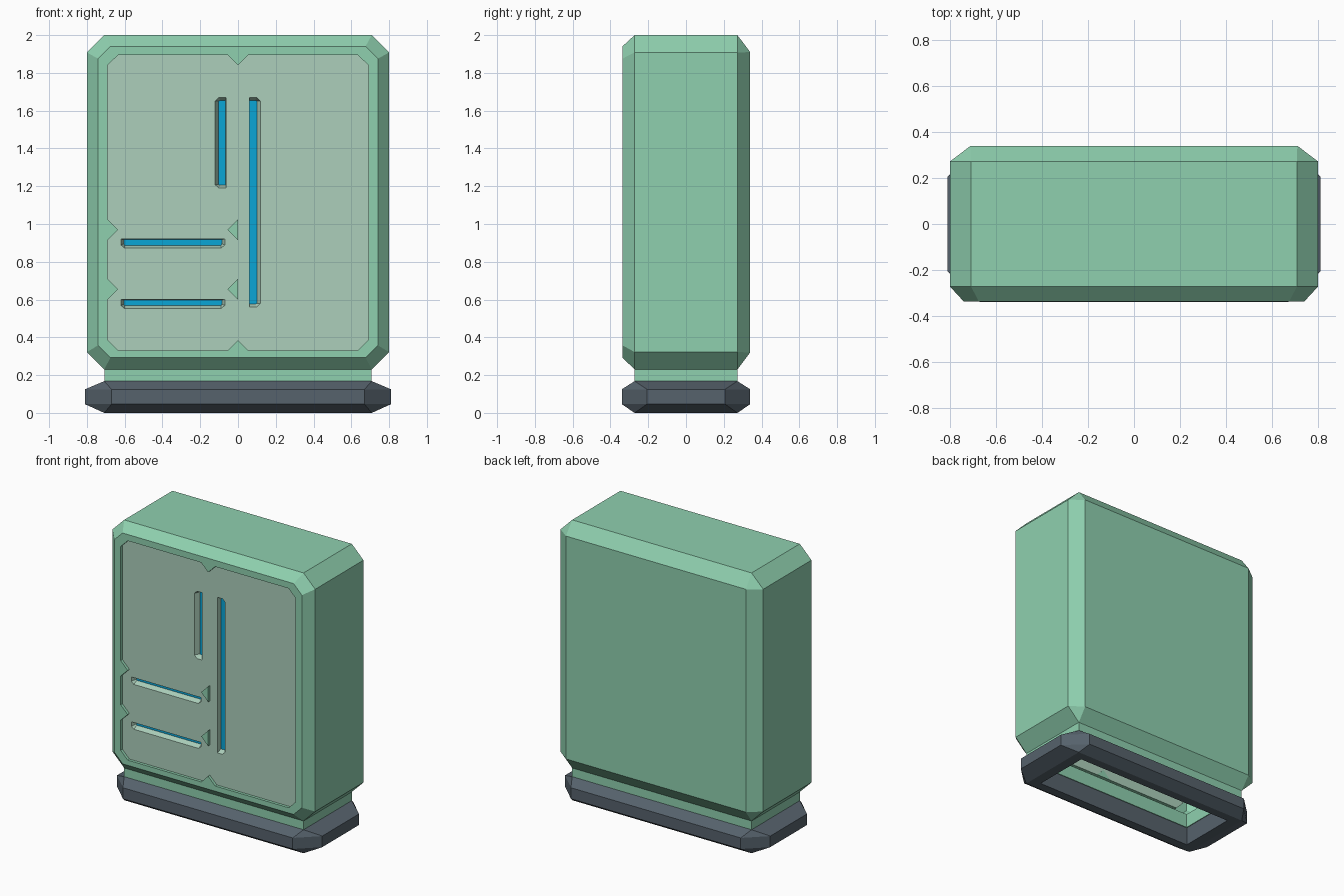
import bpy, bmesh

if "Cube" in bpy.data.objects:
    bpy.data.objects.remove(bpy.data.objects["Cube"])


def material(name, r, g, b):
    lin = lambda c: (c / 255 / 12.92) if c < 11 else ((c / 255 + 0.055) / 1.055) ** 2.4
    m = bpy.data.materials.new(name)
    m.diffuse_color = (lin(r), lin(g), lin(b), 1)
    m.use_nodes = True
    m.node_tree.nodes["Principled BSDF"].inputs["Base Color"].default_value = m.diffuse_color
    return m


GREEN = material("mint_green", 143, 208, 175)
PANEL = material("pale_grey_green", 172, 207, 187)
CYAN = material("bright_cyan", 10, 166, 214)
DARK = material("dark_slate", 86, 98, 108)


def finish(bm, name, *mats):
    me = bpy.data.meshes.new(name)
    bm.to_mesh(me)
    bm.free()
    for m in mats:
        me.materials.append(m)
    ob = bpy.data.objects.new(name, me)
    bpy.context.collection.objects.link(ob)
    return ob


def octagon(hx, z0, z1, c):
    """Corner-cut rectangle in the x-z plane."""
    return [(hx - c, z0), (hx, z0 + c), (hx, z1 - c), (hx - c, z1),
            (c - hx, z1), (-hx, z1 - c), (-hx, z0 + c), (c - hx, z0)]


def loft(bm, rings, closed=False):
    """Bridge rings of equal point count."""
    vs = [[bm.verts.new(p) for p in r] for r in rings]
    pairs = list(zip(vs, vs[1:])) + ([(vs[-1], vs[0])] if closed else [])
    for a, b in pairs:
        n = len(a)
        for i in range(n):
            j = (i + 1) % n
            bm.faces.new((a[i], a[j], b[j], b[i]))
    return vs


# body shell: rings from back to recessed front, open underneath
FRONT, RECESS = -0.337, -0.317
PANEL_OUTLINE = octagon(0.69, 0.33, 1.895, 0.055)
bm = bmesh.new()
sections = [(0.34, octagon(0.71, 0.32, 1.91, 0.0)),
            (0.272, octagon(0.80, 0.23, 2.0, 0.092)),
            (-0.272, octagon(0.80, 0.23, 2.0, 0.092)),
            (FRONT, octagon(0.74, 0.293, 1.94, 0.065)),
            (FRONT, PANEL_OUTLINE),
            (RECESS, PANEL_OUTLINE)]
rings = loft(bm, [[(x, y, z) for x, z in prof] for y, prof in sections])
bm.faces.new(rings[0])
bmesh.ops.remove_doubles(bm, verts=bm.verts, dist=1e-4)
bmesh.ops.recalc_face_normals(bm, faces=bm.faces)
under = [f for f in bm.faces if f.calc_center_median().z < 0.24]
bmesh.ops.delete(bm, geom=under, context='FACES')
finish(bm, "cabinet_body", GREEN)

# front panel with four slanted grip slots, cyan at the bottom of each
W, DEPTH = 0.06, 0.035
slots = [((-0.063, 1.19), (0, 1), (-1, 0), 0.48),
         ((0.06, 0.56), (0, 1), (1, 0), 1.11),
         ((-0.62, 0.92), (1, 0), (0, -1), 0.55),
         ((-0.62, 0.60), (1, 0), (0, -1), 0.55)]
bm = bmesh.new()
edges = []


def closed_loop(points, y):
    vs = [bm.verts.new((x, y, z)) for x, z in points]
    es = [bm.edges.new((vs[i], vs[(i + 1) % len(vs)])) for i in range(len(vs))]
    return vs, es


edges += closed_loop(PANEL_OUTLINE, RECESS)[1]
slot_rims = []
for (ox, oz), u, v, length in slots:
    w = W if u[1] else 0.048
    place = lambda pts: [(ox + a * u[0] + b * v[0], oz + a * u[1] + b * v[1]) for a, b in pts]
    k, e = 0.02, 0.016
    rim = place([(0, 0), (length, 0), (length, w * .65), (length - k, w), (k, w), (0, w * .65)])
    deep = place([(e, 0.002), (length - e, 0.002), (length - e, w * .5), (length - e - .003, w * .68),
                  (e + .003, w * .68), (e, w * .5)])
    vs, es = closed_loop(rim, RECESS)
    edges += es
    slot_rims.append((vs, deep))
bmesh.ops.triangle_fill(bm, edges=edges, use_beauty=True, normal=(0, -1, 0))
for vs, deep in slot_rims:
    low = [bm.verts.new((x, RECESS + DEPTH, z)) for x, z in deep]
    for i in range(6):
        j = (i + 1) % 6
        bm.faces.new((vs[i], vs[j], low[j], low[i]))
    bm.faces.new(low).material_index = 1
bmesh.ops.recalc_face_normals(bm, faces=bm.faces)
if sum(f.normal.y * f.calc_area() for f in bm.faces) > 0:
    bmesh.ops.reverse_faces(bm, faces=bm.faces)
finish(bm, "front_panel", PANEL, CYAN)

# triangular corner tabs on the panel, pointing away from their base edge
t = 0.055
tabs = [(0, 1.895, 0, -1), (0, 0.33, 0, 1)]
for z in (0.97, 0.655):
    tabs += [(-0.69, z, 1, 0), (0, z, -1, 0)]
bm = bmesh.new()
for x, z, dx, dz in tabs:
    tri = [(x + t * dz, z + t * dx), (x - t * dz, z - t * dx), (x + t * dx, z + t * dz)]
    back, front = loft(bm, [[(px, y, pz) for px, pz in tri] for y in (RECESS + .002, FRONT)])
    bm.faces.new(front)
    bm.faces.new(back)
bmesh.ops.recalc_face_normals(bm, faces=bm.faces)
finish(bm, "panel_tabs", GREEN)


def plan(hx, hy, cx, cy, z):
    """Corner-cut rectangle seen from above."""
    return [(hx, cy, z), (cx, hy, z), (-cx, hy, z), (-hx, cy, z),
            (-hx, -cy, z), (-cx, -hy, z), (cx, -hy, z), (hx, -cy, z)]


def hollow_ring(name, mat, rings):
    bm = bmesh.new()
    loft(bm, rings, closed=True)
    bmesh.ops.remove_doubles(bm, verts=bm.verts, dist=1e-4)
    bmesh.ops.recalc_face_normals(bm, faces=bm.faces)
    finish(bm, name, mat)


def rect(hx, hy, z):
    return plan(hx, hy, hx, hy, z)


# neck between cabinet and base
hollow_ring("neck", GREEN, [rect(.708, .272, .23), rect(.708, .272, .13),
                            rect(.63, .205, .13), rect(.63, .205, .23)])

# flared open base
hollow_ring("base", DARK, [rect(.708, .272, .168),
                           plan(.81, .34, .67, .207, .125),
                           plan(.81, .34, .67, .207, .046),
                           rect(.708, .272, 0),
                           rect(.635, .21, 0), rect(.635, .21, .168)])
